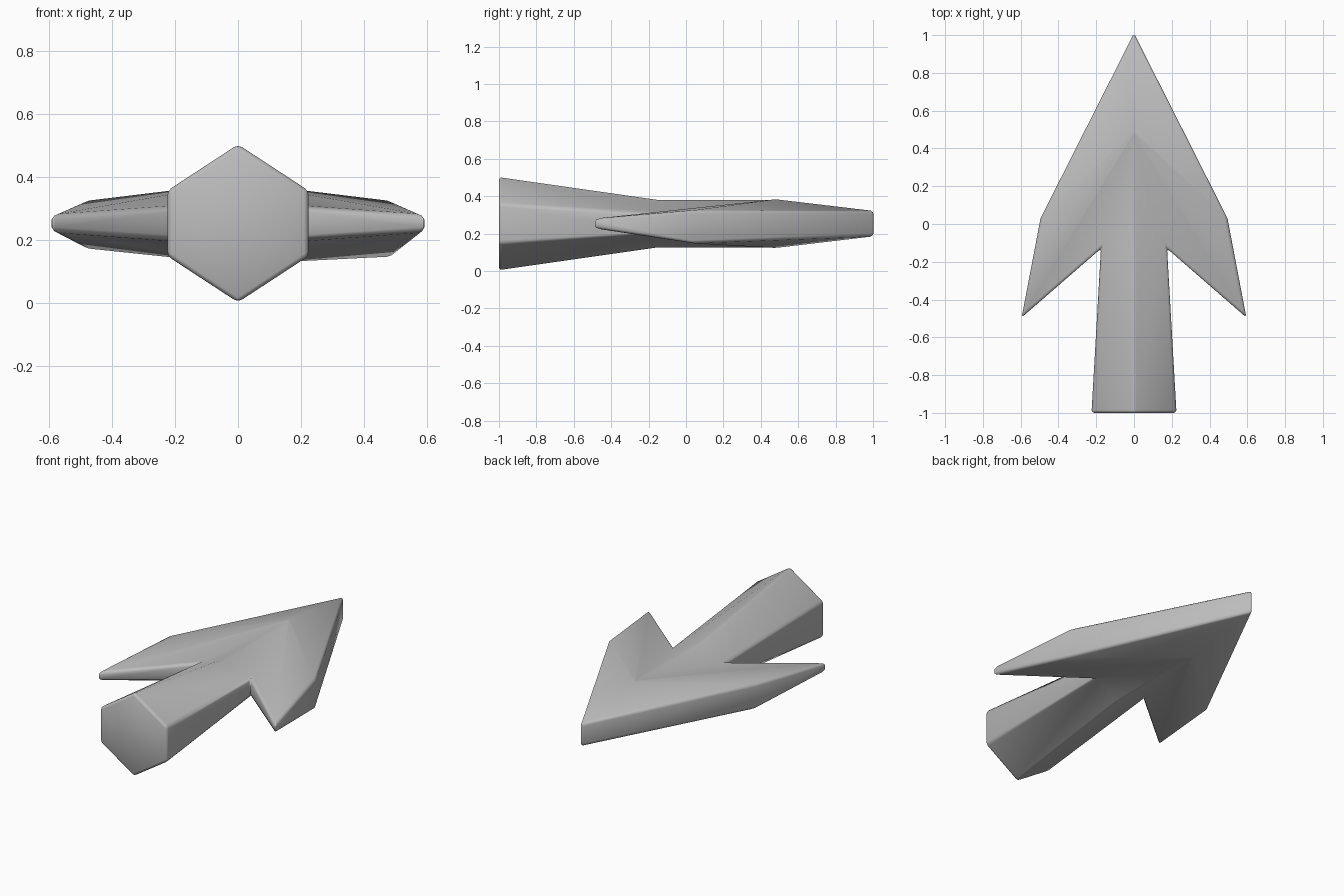
import bpy
import bmesh

cube = bpy.data.objects.get("Cube")
if cube:
    bpy.data.objects.remove(cube, do_unlink=True)

MID = 0.253

grey = bpy.data.materials.new("mid grey")
grey.use_nodes = True
colour = (0.5, 0.5, 0.5, 1)
grey.diffuse_color = colour
grey.node_tree.nodes["Principled BSDF"].inputs["Base Color"].default_value = colour

bm = bmesh.new()


def vert(x, y, dz):
    return bm.verts.new((x, y, MID + dz))


def ridge(s):
    """Centre-line points of the upper (s=1) or lower (s=-1) half."""
    return {"end": vert(0, -1, s * 0.253), "neck": vert(0, -0.15, s * 0.13),
            "crest": vert(0, 0.48, s * 0.13), "tip": vert(0, 1.01, s * 0.067)}


def side(x, s):
    """Points of one wing and one shaft corner."""
    low = 0.105 if x > 0 else 0.078
    return {"end": vert(x * 0.225, -1, s * 0.105),
            "notch": vert(x * 0.175, -0.13, s * 0.054),
            "barb": vert(x * 0.595, -0.495, s * 0.026),
            "shoulder": vert(x * 0.495, 0.03, 0.07 if s > 0 else -low)}


centre = {s: ridge(s) for s in (1, -1)}
wing = {(x, s): side(x, s) for x in (1, -1) for s in (1, -1)}

for (x, s), w in wing.items():
    c = centre[s]
    # Sloping shaft panel, then the folded surface of the wing
    for face in ((c["end"], w["end"], w["notch"], c["neck"]),
                 (c["neck"], w["notch"], c["crest"]),
                 (w["notch"], w["barb"], c["crest"]),
                 (w["barb"], w["shoulder"], c["crest"]),
                 (w["shoulder"], c["tip"], c["crest"])):
        bm.faces.new(face)

for x in (1, -1):
    up, dn = wing[x, 1], wing[x, -1]
    # Upright walls from the shaft end round the wing
    for a, b in (("end", "notch"), ("notch", "barb"), ("barb", "shoulder")):
        bm.faces.new((up[a], dn[a], dn[b], up[b]))
    bm.faces.new((up["shoulder"], dn["shoulder"], centre[-1]["tip"], centre[1]["tip"]))

# Hexagonal shaft end
bm.faces.new([p["end"] for p in (centre[1], wing[1, 1], wing[1, -1],
                                 centre[-1], wing[-1, -1], wing[-1, 1])])
bmesh.ops.recalc_face_normals(bm, faces=bm.faces[:])

mesh = bpy.data.meshes.new("arrow")
bm.to_mesh(mesh)
bm.free()
mesh.materials.append(grey)
arrow = bpy.data.objects.new("arrow", mesh)
bpy.context.collection.objects.link(arrow)

# Softened edges
bevel = arrow.modifiers.new("soft edges", "BEVEL")
bevel.width = 0.015
bevel.segments = 2
bevel.limit_method = "ANGLE"
bevel.angle_limit = 0.6
bevel.use_clamp_overlap = False
for p in mesh.polygons:
    p.use_smooth = True
